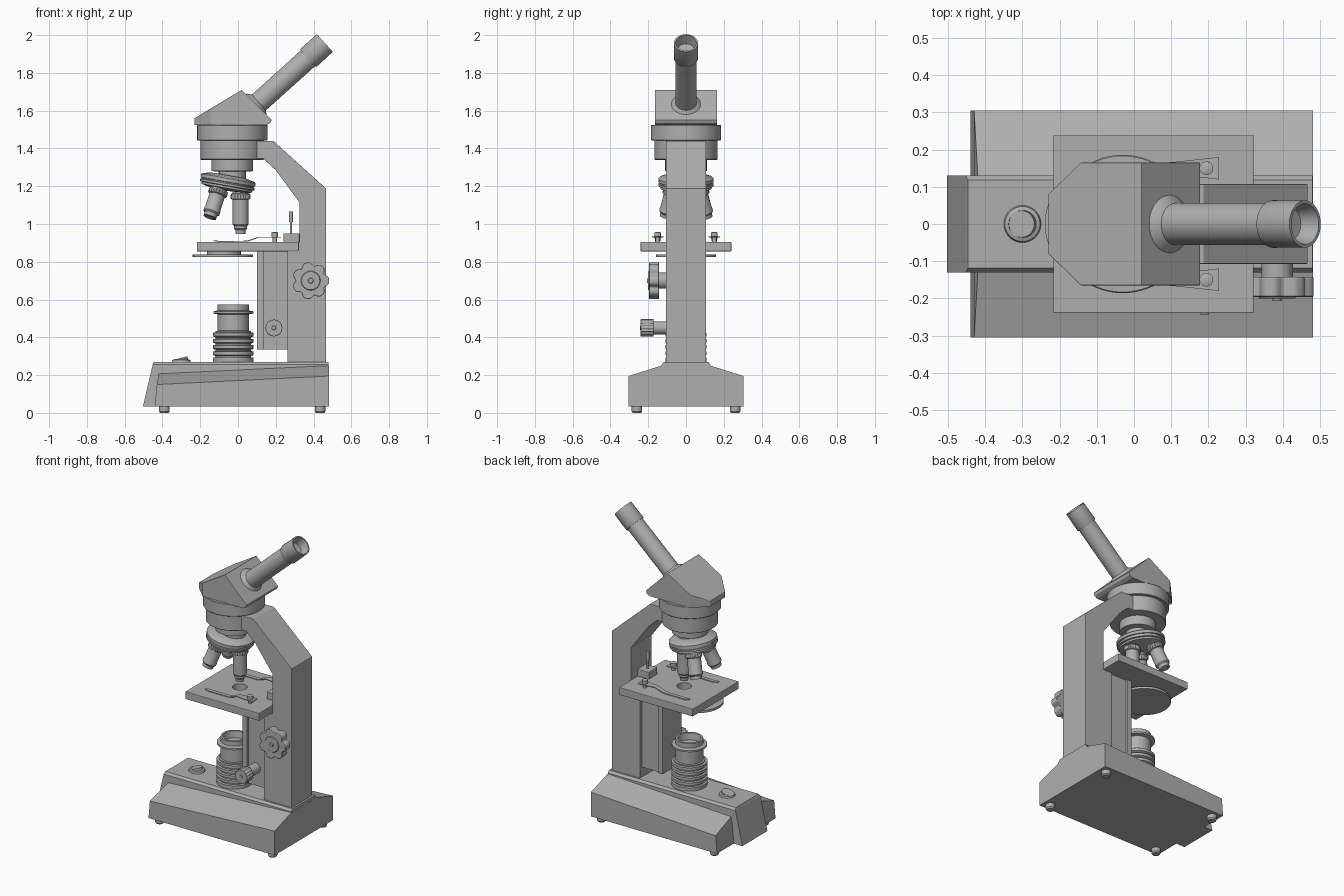
import bpy, bmesh
from math import sin, cos, pi, radians
from mathutils import Matrix

if "Cube" in bpy.data.objects:
    bpy.data.objects.remove(bpy.data.objects["Cube"])

T = Matrix.Translation
def R(deg, axis): return Matrix.Rotation(radians(deg), 4, axis)
FRONT = R(90, 'X')          # local (x, y, z) -> world (x, -z, y)
AX = -0.03                  # x of the head axis
GREY = bpy.data.materials.new("dark_grey")
GREY.diffuse_color = (.43, .43, .43, 1)
GREY.use_nodes = True
GREY.node_tree.nodes["Principled BSDF"].inputs["Base Color"].default_value = GREY.diffuse_color


def finish(name, bm, mat=None, bevel=0, smooth=True):
    bmesh.ops.remove_doubles(bm, verts=bm.verts, dist=1e-5)
    bmesh.ops.recalc_face_normals(bm, faces=bm.faces)
    me = bpy.data.meshes.new(name)
    bm.to_mesh(me)
    bm.free()
    me.materials.append(GREY)
    ob = bpy.data.objects.new(name, me)
    bpy.context.collection.objects.link(ob)
    if mat:
        ob.matrix_world = mat
    if bevel:
        m = ob.modifiers.new("bevel", 'BEVEL')
        m.width, m.segments, m.limit_method = bevel, 2, 'ANGLE'
    if smooth:
        bpy.ops.object.select_all(action='DESELECT')
        bpy.context.view_layer.objects.active = ob
        ob.select_set(True)
        bpy.ops.object.shade_smooth_by_angle(angle=radians(35))
    return ob


def lathe(name, profile, mat, steps=48):
    """Spin (radius, height) points around local z."""
    bm = bmesh.new()
    vs = [bm.verts.new((r, 0, z)) for r, z in profile]
    es = [bm.edges.new(p) for p in zip(vs, vs[1:])]
    bmesh.ops.spin(bm, geom=vs + es, cent=(0, 0, 0), axis=(0, 0, 1),
                   angle=2 * pi, steps=steps, use_merge=False)
    return finish(name, bm, mat)


def cyl(name, r, z0, z1, mat, steps=48):
    return lathe(name, [(0, z0), (r, z0), (r, z1), (0, z1)], mat, steps)


def prism(name, pts, z0, z1, mat=None, bevel=0, smooth=False):
    bm = bmesh.new()
    f = bm.faces.new([bm.verts.new((x, y, z0)) for x, y in pts])
    g = bmesh.ops.extrude_face_region(bm, geom=[f])["geom"]
    bmesh.ops.translate(bm, vec=(0, 0, z1 - z0),
                        verts=[v for v in g if isinstance(v, bmesh.types.BMVert)])
    return finish(name, bm, mat, bevel, smooth)


def box(name, x0, x1, y0, y1, z0, z1, bevel=0.003):
    return prism(name, [(x0, y0), (x1, y0), (x1, y1), (x0, y1)], z0, z1, None, bevel)


def hull(name, half, bevel=0):
    """Convex solid from points mirrored over y = 0."""
    bm = bmesh.new()
    for x, y, z in half:
        bm.verts.new((x, y, z))
        bm.verts.new((x, -y, z))
    bmesh.ops.convex_hull(bm, input=bm.verts)
    bmesh.ops.dissolve_limit(bm, angle_limit=radians(1), verts=bm.verts, edges=bm.edges)
    return finish(name, bm, None, bevel, False)


def lobed(r, depth, lobes, n, power=1):
    """Outline of radius r with rounded lobes cut to the given depth."""
    rad = lambda a: r - depth * ((1 - cos(lobes * a)) / 2) ** power
    return [(rad(a) * cos(a), rad(a) * sin(a)) for a in (2 * pi * i / n for i in range(n))]


# Base: wide sloping skirt, central ridge, feet
hull("base_skirt", [(-.44, .305, .035), (-.43, .305, .15), (-.42, .13, .207),
                    (.481, .305, .035), (.481, .305, .195), (.481, .13, .25)])
hull("base_ridge", [(-.503, .13, .035), (-.452, .13, .255), (-.447, .118, .27),
                    (.48, .13, .035), (.48, .13, .255), (.48, .118, .27)])
for x in (-.39, .435):
    for y in (-.26, .26):
        lathe("foot", [(0, 0), (.022, 0), (.028, .008), (.028, .04), (0, .04)], T((x, y, 0)), 24)

# Power switch
sw = T((-.3, 0, .27))
lathe("switch_bezel", [(0, 0), (.05, 0), (.047, .01), (.037, .014), (.035, .008), (0, .008)], sw)
cyl("switch_rocker", .036, -.01, .012, sw @ T((0, 0, .009)) @ R(-15, 'Y'))

# Lamp housing with cooling fins
prof = [(0, 0), (.108, 0)]
for i in range(5):
    z = i * .033
    prof += [(.108, z + .004), (.108, z + .022), (.094, z + .024), (.094, z + .031)]
prof += [(.083, .165), (.083, .252), (.106, .256), (.106, .267), (.083, .272), (.083, .303),
         (.07, .303), (.064, .26), (0, .26)]
lathe("lamp_housing", prof, T((-.025, 0, .27)))

# Arm
prism("arm", [(-.03, 1.345), (.135, 1.345), (.2, 1.285), (.325, 1.115), (.325, .85), (.262, .85),
              (.262, .26), (.467, .26), (.467, 1.187), (.187, 1.44), (-.03, 1.44)],
      -.107, .107, FRONT, .002)

# Focus slide carrying the stage
box("focus_slide", .13, .265, -.085, .085, .335, .856, 0)
box("focus_slide_plate", .1, .135, -.1, .1, .335, .856)

# Stage with light hole
stage = box("stage", -.217, .322, -.24, .24, .855, .905, .003)
cut = cyl("stage_hole_cutter", .045, .8, 1, T((.013, 0, 0)))
cut.hide_render = cut.hide_viewport = True
b = stage.modifiers.new("hole", 'BOOLEAN')
b.operation, b.object = 'DIFFERENCE', cut
cyl("diaphragm_collar", .09, .838, .857, T((-.075, 0, 0)))
cyl("diaphragm_wheel", .16, .824, .839, T((-.08, 0, 0)))

# Stage stop block and pin
box("stop_block", .24, .325, -.045, .045, .903, .95)
lathe("stop_pin", [(0, 0), (.006, 0), (.006, .06), (.011, .06), (.011, .115), (0, .115)],
      T((.28, 0, .95)), 16)

# Slide clips and their screws
for s in (-1, 1):
    bm = bmesh.new()
    rows = [(.228, .03, .93), (.11, .017, .93), (.05, .013, .909), (-.1, .012, .908), (-.13, .008, .912)]
    vs = [[bm.verts.new((x, s * .15 + w * k, z)) for k in (-1, 1)] for x, w, z in rows]
    for a, c in zip(vs, vs[1:]):
        bm.faces.new((a[0], a[1], c[1], c[0]))
    clip = finish("slide_clip", bm, None, 0, False)
    m = clip.modifiers.new("thickness", 'SOLIDIFY')
    m.thickness, m.offset = .005, 0
    lathe("clip_screw", [(0, 0), (.012, 0), (.012, .026), (.018, .028), (.018, .05), (.01, .053), (0, .053)],
          T((.195, s * .15, .904)), 24)

# Coarse focus knob
k = T((.385, 0, .7)) @ FRONT
cyl("coarse_shaft", .042, .1, .15, k)
prism("coarse_knob", lobed(.098, .018, 7, 112, 2), .143, .196, k, .003, True)
lathe("coarse_knob_cap", [(.052, .195), (.048, .2), (.014, .2), (.012, .207), (0, .207)], k)

# Fine focus knob
k = T((.19, 0, .45)) @ FRONT
cyl("fine_shaft", .034, .05, .18, k, 32)
prism("fine_knob", lobed(.047, .005, 16, 128), .172, .24, k, .002, True)
lathe("fine_knob_cap", [(0, .244), (.01, .244), (.012, .239)], k, 24)

# Head barrel, top collar and neck
ax = T((AX, 0, 0))
lathe("head_barrel", [(0, 1.34), (.165, 1.34), (.168, 1.343), (.168, 1.445), (0, 1.445)], ax, 64)
lathe("head_collar", [(0, 1.443), (.183, 1.443), (.186, 1.446), (.186, 1.522), (.183, 1.525), (0, 1.525)], ax, 64)
lathe("neck", [(0, 1.35), (.11, 1.35), (.11, 1.28), (.072, 1.277), (.072, 1.2), (0, 1.2)], ax)

# Tilted revolving nosepiece
TILT = 10
nose = T((-.055, 0, 1.215)) @ R(TILT, 'Y')
lathe("nosepiece", [(0, .045), (.09, .042), (.14, .032), (.146, .026), (.146, .008), (.14, .006), (.14, .001),
                    (.146, -.001), (.146, -.012), (.136, -.015), (.136, -.026), (.1, -.034), (0, -.04)], nose, 64)


# Three objectives, the first one vertical
def objective(name, length, turn, tilt, tip):
    m = nose @ R(turn, 'Z') @ T((.073, 0, -.02)) @ R(-tilt, 'Y')
    L = -length
    lathe(name, [(0, .01), (.042, .01), (.042, -.02), (.05, -.024), (.05, -.05), (.042, -.054),
                 (.042, L + .05), (tip + .01, L + .042), (tip + .01, L + .028), (tip + .002, L + .02),
                 (tip, L), (tip - .01, L), (tip - .012, L + .004), (0, L + .004)], m, 40)
    prism(name + "_grip", lobed(.052, .004, 20, 120), -.048, -.028, m)


objective("objective_long", .235, 0, TILT, .025)
objective("objective_medium", .182, 120, 16, .034)
objective("objective_short", .178, 240, 16, .034)

# Prism housing
hull("prism_housing", [(-.23, .08, 1.523), (-.143, .165, 1.523), (.15, .165, 1.523),
                       (-.23, .08, 1.56), (-.143, .165, 1.612), (.02, .165, 1.71),
                       (.178, .165, 1.552), (.172, .165, 1.535)], .002)

# Eyepiece tube: z runs along the tube to its open end
eye = T((.46, 0, 1.958)) @ R(48, 'Y')
lathe("eyepiece_flange", [(0, -.54), (.083, -.54), (.083, -.495), (.076, -.485), (.056, -.47)], eye)
lathe("eyepiece_tube", [(0, -.5), (.056, -.5), (.056, -.1), (0, -.1)], eye)
lathe("eyepiece_cap", [(0, -.12), (.062, -.12), (.064, -.116), (.063, 0), (.055, 0), (.044, -.055), (0, -.06)], eye)
